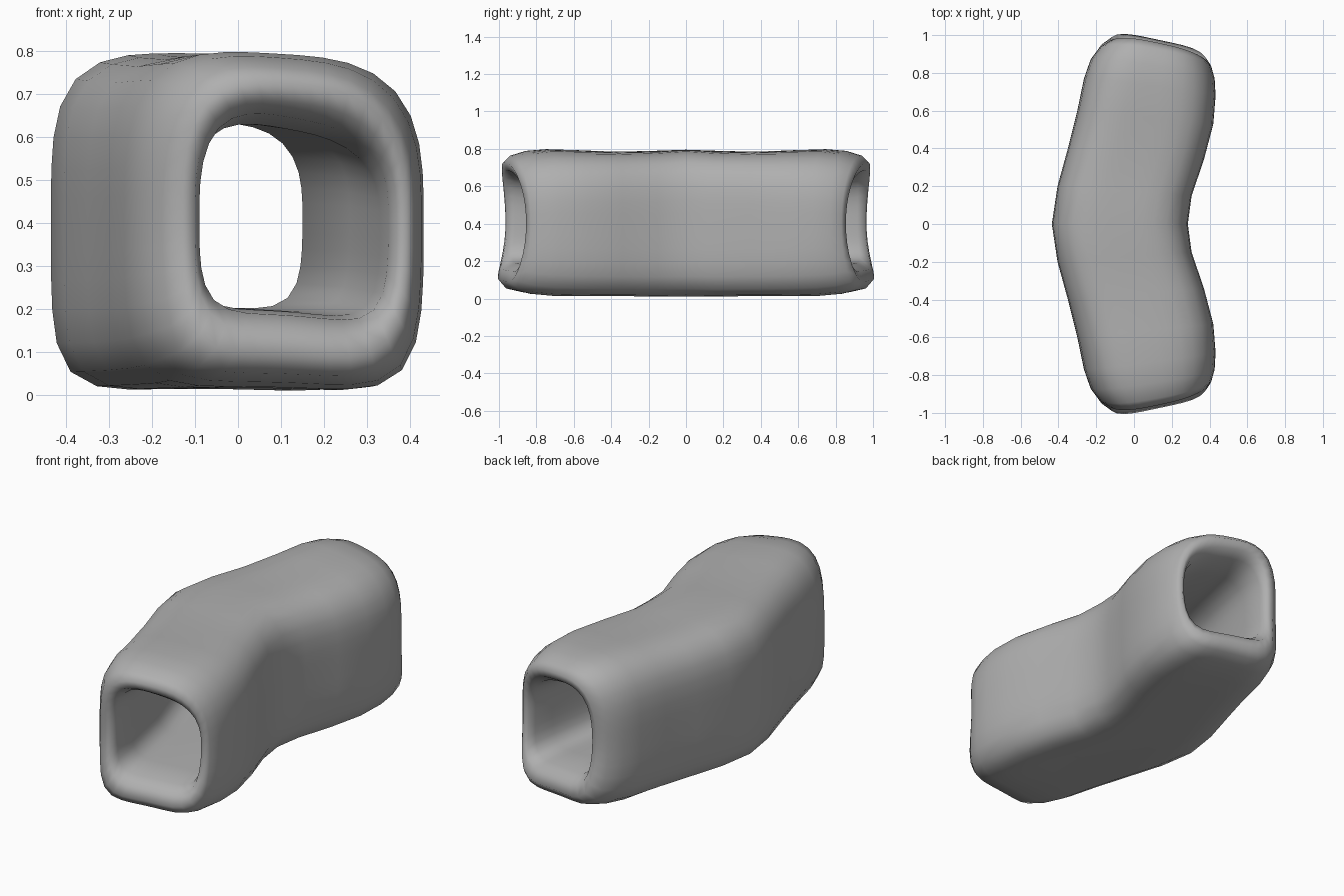
import bpy, math

cube = bpy.data.objects.get("Cube")
if cube:
    bpy.data.objects.remove(cube)

SIDES = 40

# Half of the bent sleeve, from the middle out round the lip and back inside:
# left x, left y, right x, right y, bottom, top, lip bulge, slope, squareness
STATIONS = [
    (-.435, 0, .285, 0, .00, .795, 0, .005, 4),
    (-.405, .2, .305, .15, .00, .787, 0, .01, 4),
    (-.35, .4, .37, .34, .002, .783, 0, .01, 3.9),
    (-.30, .6, .42, .53, .002, .79, 0, .015, 3.6),
    (-.265, .77, .432, .68, .004, .795, .01, .02, 3.3),
    (-.23, .87, .427, .77, .015, .785, .03, .025, 3.1),
    (-.18, .935, .41, .83, .035, .76, .055, .025, 3),
    (-.13, .965, .39, .855, .08, .725, .065, .025, 3),
    (-.10, .955, .365, .84, .135, .68, .055, .03, 3),
    (-.09, .915, .35, .805, .17, .645, .03, .04, 3),
    (-.11, .77, .33, .69, .18, .62, 0, .04, 3),
    (-.18, .45, .26, .36, .185, .63, 0, .02, 3),
    (-.30, 0, .15, 0, .19, .635, 0, .005, 3),
]


def section(station):
    """Rounded square ring spanning the left and right edge points."""
    lx, ly, rx, ry, low, high, bulge, slope, power = station
    ring = []
    for i in range(SIDES):
        a = 2 * math.pi * i / SIDES
        c, s = math.cos(a), math.sin(a)
        # The underside has tighter corners than the top
        p = power + 1.6 * max(0, -s)
        r = (abs(c) ** p + abs(s) ** p) ** (-1 / p)
        u, v = r * c, r * s
        t = (u + 1) / 2
        top, under = max(v, 0), max(-v, 0)
        # Top and floor fall to one side; the underside is slightly hollow
        drop = slope * u * (top + .4 * under) - .015 * (1 - u * u) * under
        ring.append((lx + (rx - lx) * t,
                     ly + (ry - ly) * t + bulge * (under ** 2 + .75 * top ** 2),
                     (low + high) / 2 + v * (high - low) / 2 - drop))
    return ring


# Skin the rings
verts = [p for st in STATIONS for p in section(st)]
faces = []
for k in range(len(STATIONS) - 1):
    for i in range(SIDES):
        j = (i + 1) % SIDES
        a, b = k * SIDES, (k + 1) * SIDES
        faces.append((a + j, a + i, b + i, b + j))

mesh = bpy.data.meshes.new("bent_sleeve")
mesh.from_pydata(verts, [], faces)
sleeve = bpy.data.objects.new("bent_sleeve", mesh)
bpy.context.collection.objects.link(sleeve)

# Plain grey
grey = bpy.data.materials.new("mid_grey")
grey.use_nodes = True
colour = (.43, .43, .43, 1)
grey.diffuse_color = colour
grey.node_tree.nodes["Principled BSDF"].inputs["Base Color"].default_value = colour
mesh.materials.append(grey)

# Other half
mirror = sleeve.modifiers.new("other_half", 'MIRROR')
mirror.use_axis = (False, True, False)
mirror.merge_threshold = .001

bpy.context.view_layer.objects.active = sleeve
sleeve.select_set(True)
bpy.ops.object.shade_smooth()
